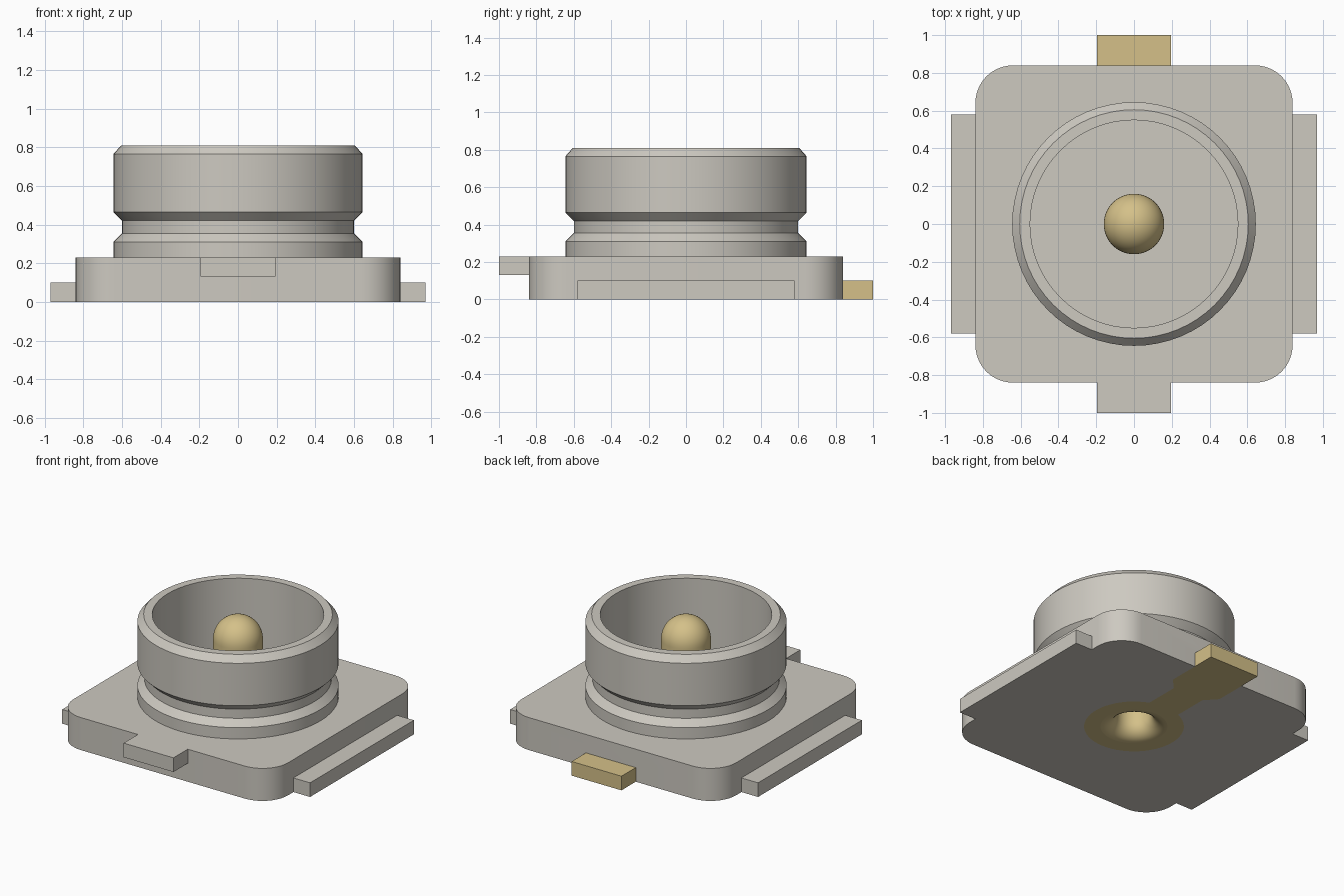
import bpy, bmesh
from math import sin, cos, pi, radians, asin, acos, atan2

cube = bpy.data.objects.get("Cube")
if cube:
    bpy.data.objects.remove(cube, do_unlink=True)


def material(name, rgb):
    m = bpy.data.materials.new(name)
    m.use_nodes = True
    m.diffuse_color = (*rgb, 1)
    bsdf = next(n for n in m.node_tree.nodes if n.type == 'BSDF_PRINCIPLED')
    bsdf.inputs["Base Color"].default_value = (*rgb, 1)
    return m


GREY = material("warm grey metal", (0.61, 0.585, 0.53))
GOLD = material("pale gold", (0.66, 0.53, 0.25))


def finish(bm, name, mat):
    bmesh.ops.recalc_face_normals(bm, faces=bm.faces)
    me = bpy.data.meshes.new(name)
    bm.to_mesh(me)
    bm.free()
    ob = bpy.data.objects.new(name, me)
    bpy.context.collection.objects.link(ob)
    me.materials.append(mat)
    return ob


def select(ob):
    bpy.ops.object.select_all(action='DESELECT')
    ob.select_set(True)
    bpy.context.view_layer.objects.active = ob


def smooth(ob):
    select(ob)
    bpy.ops.object.shade_smooth_by_angle(angle=radians(30))


def extrude(name, outline, z0, z1, mat):
    """Prism from a flat outline."""
    bm = bmesh.new()
    face = bm.faces.new([bm.verts.new((x, y, z0)) for x, y in outline])
    res = bmesh.ops.extrude_face_region(bm, geom=[face])
    top = [g for g in res["geom"] if isinstance(g, bmesh.types.BMVert)]
    bmesh.ops.translate(bm, verts=top, vec=(0, 0, z1 - z0))
    return finish(bm, name, mat)


def lathe(name, profile, mat, closed=False, n=64):
    """Revolve an (r, z) profile about the z axis."""
    bm = bmesh.new()
    vs = [bm.verts.new((r, 0, z)) for r, z in profile]
    pairs = list(zip(vs, vs[1:])) + ([(vs[-1], vs[0])] if closed else [])
    edges = [bm.edges.new(p) for p in pairs]
    bmesh.ops.spin(bm, geom=vs + edges, cent=(0, 0, 0), axis=(0, 0, 1),
                   angle=2 * pi, steps=n)
    bmesh.ops.remove_doubles(bm, verts=bm.verts, dist=1e-5)
    ob = finish(bm, name, mat)
    smooth(ob)
    return ob


def box(name, x0, x1, y0, y1, z0, z1, mat):
    return extrude(name, [(x0, y0), (x1, y0), (x1, y1), (x0, y1)], z0, z1, mat)


def arc(r, a0, a1, n, cx=0, cy=0):
    return [(cx + r * cos(a0 + (a1 - a0) * i / n),
             cy + r * sin(a0 + (a1 - a0) * i / n)) for i in range(n + 1)]


def cut(ob, cutter):
    """Subtract the cutter, then remove it."""
    cutter.hide_render = True
    mod = ob.modifiers.new("cut", 'BOOLEAN')
    mod.operation = 'DIFFERENCE'
    mod.solver = 'EXACT'
    mod.object = cutter
    select(ob)
    bpy.ops.object.modifier_apply(modifier=mod.name)
    bpy.data.objects.remove(cutter, do_unlink=True)


HALF, TOP, TAB = 0.84, 0.23, 0.195   # base half width, base top, tab half width

# Rounded square base
corner = 0.20
outline = []
for k, (sx, sy) in enumerate([(1, 1), (-1, 1), (-1, -1), (1, -1)]):
    c = HALF - corner
    outline += arc(corner, k * pi / 2, (k + 1) * pi / 2, 10, sx * c, sy * c)
base = extrude("base", outline, 0, TOP, GREY)

# Signal contact outline: disc, narrow neck, wide solder tab
DISC, NECK = 0.32, 0.12
a = acos(NECK / DISC)
contact_shape = arc(DISC, pi - a, 2 * pi + a, 48) + [
    (NECK, 0.54), (TAB, 0.62), (TAB, 1.0),
    (-TAB, 1.0), (-TAB, 0.62), (-NECK, 0.54)]

# Pocket for the contact and bore for the pin
cut(base, extrude("pocket_cutter", contact_shape, -0.1, 0.1, GREY))
bore = arc(0.14, 0, 2 * pi, 48)[:-1]
cut(base, extrude("bore_cutter", bore, -0.1, 0.5, GREY))
smooth(base)

contact = extrude("signal_contact", contact_shape, 0, 0.1, GOLD)
FLARE = 0.215
cut(contact, extrude("flare_cutter", arc(FLARE, 0, 2 * pi, 64)[:-1], -0.1, 0.3, GOLD))
smooth(contact)

# Hollow centre pin with a domed tip and a flared foot
PIN, BORE = 0.16, 0.115
flare = arc(0.10, pi / 2 * 3, pi, 8, FLARE, 0.10)
dome = arc(PIN, 0, pi / 2, 12, 0, 0.64)
dome[-1] = (0, 0.80)
lathe("centre_pin", [(0, 0.60), (BORE, 0.55)] + flare[::-1]
      + [(FLARE, 0.10), (PIN, 0.10)] + dome, GOLD)

# Side solder tabs, mirrored, and the raised front tab
for name, s in (("left_tab", 1), ("right_tab", -1)):
    box(name, *sorted((s * HALF, s * 0.97)), -0.58, 0.58, 0, 0.10, GREY)
box("front_tab", -TAB, TAB, -1.0, -HALF, 0.13, TOP, GREY)

# Grooved outer shell
lathe("shell_ring", [
    (0.55, 0.22), (0.645, 0.22), (0.645, 0.31), (0.60, 0.355), (0.60, 0.42),
    (0.645, 0.465), (0.645, 0.765), (0.605, 0.81), (0.55, 0.81)], GREY, closed=True)

# Thin floor plates on both sides of the insulator
LINE, INNER, CUP = 0.225, 0.355, 0.552
ao, ai = asin(LINE / CUP), asin(LINE / INNER)
for name, turn in (("back_floor_plate", 0), ("front_floor_plate", pi)):
    shape = arc(CUP, turn + ao, turn + pi - ao, 32) + arc(INNER, turn + pi - ai, turn + ai, 16)
    extrude(name, shape, TOP, TOP + 0.004, GREY)
